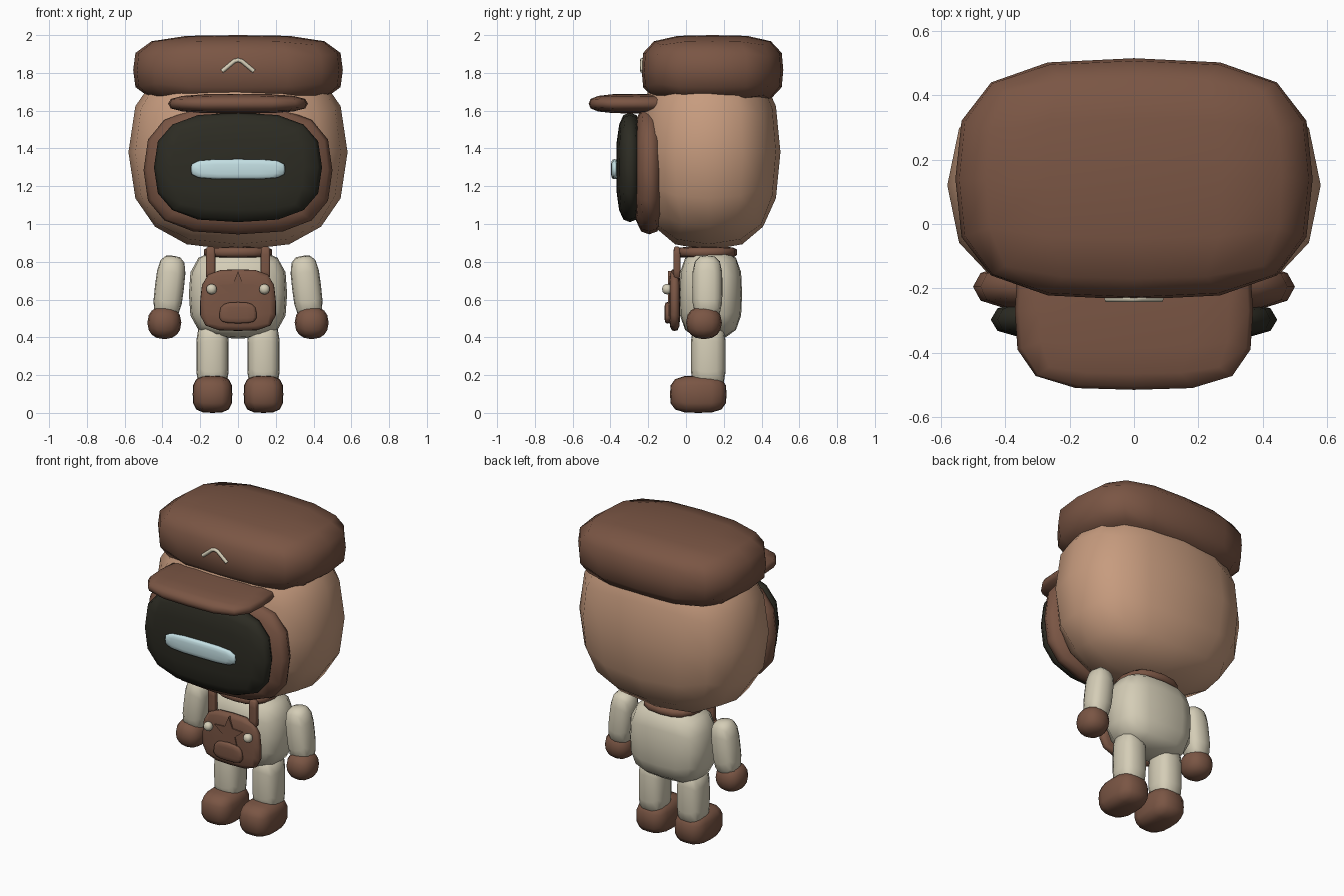
import bpy, bmesh, math
from mathutils import Matrix, Vector

cube = bpy.data.objects.get("Cube")
if cube:
    bpy.data.objects.remove(cube, do_unlink=True)


def material(name, rgb):
    m = bpy.data.materials.new(name)
    m.use_nodes = True
    m.diffuse_color = (*rgb, 1)
    bsdf = next(n for n in m.node_tree.nodes if n.type == 'BSDF_PRINCIPLED')
    bsdf.inputs["Base Color"].default_value = (*rgb, 1)
    bsdf.inputs["Roughness"].default_value = 0.7
    return m


BROWN = material("leather brown", (0.195, 0.092, 0.058))
TAN = material("warm tan", (0.57, 0.33, 0.21))
CREAM = material("cream cloth", (0.66, 0.61, 0.47))
DARK = material("dark visor", (0.026, 0.025, 0.017))
ICE = material("pale ice blue", (0.55, 0.74, 0.77))


def finish(name, bm, mat, smooth=True):
    mesh = bpy.data.meshes.new(name)
    bmesh.ops.recalc_face_normals(bm, faces=bm.faces)
    for f in bm.faces:
        f.smooth = smooth
    bm.to_mesh(mesh)
    bm.free()
    mesh.materials.append(mat)
    obj = bpy.data.objects.new(name, mesh)
    bpy.context.collection.objects.link(obj)
    return obj


def blob(name, mat, center, radii, p=3.0, q=3.0, axis=2, tilt=0.0, taper=0.0, cuts=3):
    """Rounded block: p shapes the outline across the axis, q the rounding along it."""
    bm = bmesh.new()
    bmesh.ops.create_cube(bm, size=2)
    bmesh.ops.subdivide_edges(bm, edges=bm.edges[:], cuts=cuts, use_grid_fill=True)
    a, b = [i for i in range(3) if i != axis]
    for v in bm.verts:
        c = v.co
        ring = (abs(c[a]) ** p + abs(c[b]) ** p) ** (1 / p)
        c /= (ring ** q + abs(c[axis]) ** q) ** (1 / q)
        c.x *= 1 - taper * c.z
        v.co = Vector(c[i] * radii[i] for i in range(3))
    bm.transform(Matrix.Translation(center) @ Matrix.Rotation(tilt, 4, 'Y'))
    return finish(name, bm, mat)


# Head and cap
blob("head", TAN, (0, 0.12, 1.38), (0.58, 0.38, 0.52), 2.5, 2.5)
blob("cap", BROWN, (0, 0.14, 1.815), (0.555, 0.375, 0.185), 3.1, 3.6)
blob("cap_brim", BROWN, (0, -0.27, 1.637), (0.37, 0.245, 0.052), 3.6, 3)

# Visor
blob("visor_rim", BROWN, (0, -0.195, 1.285), (0.5, 0.09, 0.34), 2.8, 2.8, axis=1)
blob("visor", DARK, (0, -0.297, 1.3), (0.445, 0.073, 0.29), 2.8, 2.8, axis=1)
blob("visor_light", ICE, (0, -0.378, 1.29), (0.25, 0.02, 0.053), 4, 3, axis=1)

# Cap chevron
curve = bpy.data.curves.new("cap_chevron", 'CURVE')
curve.dimensions = '3D'
curve.bevel_depth = 0.011
curve.bevel_resolution = 2
curve.use_fill_caps = True
path = [(-0.085, 1.808), (-0.02, 1.862), (0, 1.868), (0.02, 1.862), (0.085, 1.808)]
spline = curve.splines.new('POLY')
spline.points.add(len(path) - 1)
for point, (x, z) in zip(spline.points, path):
    point.co = (x, -0.232, z, 1)
curve.materials.append(CREAM)
bpy.context.collection.objects.link(bpy.data.objects.new("cap_chevron", curve))

# Torso, collar and bib
blob("torso", CREAM, (0, 0.13, 0.63), (0.26, 0.167, 0.237), 3, 3.2)
blob("collar", BROWN, (0, 0.11, 0.85), (0.18, 0.16, 0.03), 2.4, 5)
blob("bib", BROWN, (0, -0.06, 0.597), (0.2, 0.03, 0.163), 3.6, 4, axis=1, taper=0.05)
blob("bib_pocket", BROWN, (0, -0.098, 0.53), (0.098, 0.016, 0.056), 3.4, 4, axis=1, taper=0.08)

# Star badge on the bib
bm = bmesh.new()
corners = []
for i in range(10):
    r = 0.105 if i % 2 == 0 else 0.046
    t = math.pi / 2 + i * math.pi / 5
    corners.append(bm.verts.new((r * math.cos(t), -0.096, 0.645 + r * math.sin(t))))
face = bm.faces.new(corners)
extruded = bmesh.ops.extrude_face_region(bm, geom=[face])
moved = [g for g in extruded["geom"] if isinstance(g, bmesh.types.BMVert)]
bmesh.ops.translate(bm, verts=moved, vec=(0, 0.02, 0))
finish("bib_star", bm, BROWN, smooth=False)

# Paired parts
for side, s in (("left", 1), ("right", -1)):
    blob(side + "_strap", BROWN, (s * 0.145, -0.048, 0.795), (0.025, 0.018, 0.085), 6, 8)
    blob(side + "_button", CREAM, (s * 0.14, -0.1, 0.655), (0.028, 0.027, 0.028), 2, 2)
    blob(side + "_arm", CREAM, (s * 0.363, 0.113, 0.665), (0.077, 0.08, 0.168),
         2.4, 3.6, tilt=-s * 0.12)
    blob(side + "_hand", BROWN, (s * 0.39, 0.095, 0.478), (0.09, 0.095, 0.088), 2.2, 2.2)
    blob(side + "_leg", CREAM, (s * 0.135, 0.118, 0.3), (0.086, 0.092, 0.17), 2.6, 5)
    blob(side + "_foot", BROWN, (s * 0.135, 0.065, 0.0985), (0.105, 0.15, 0.0985), 3.2, 3.4)
